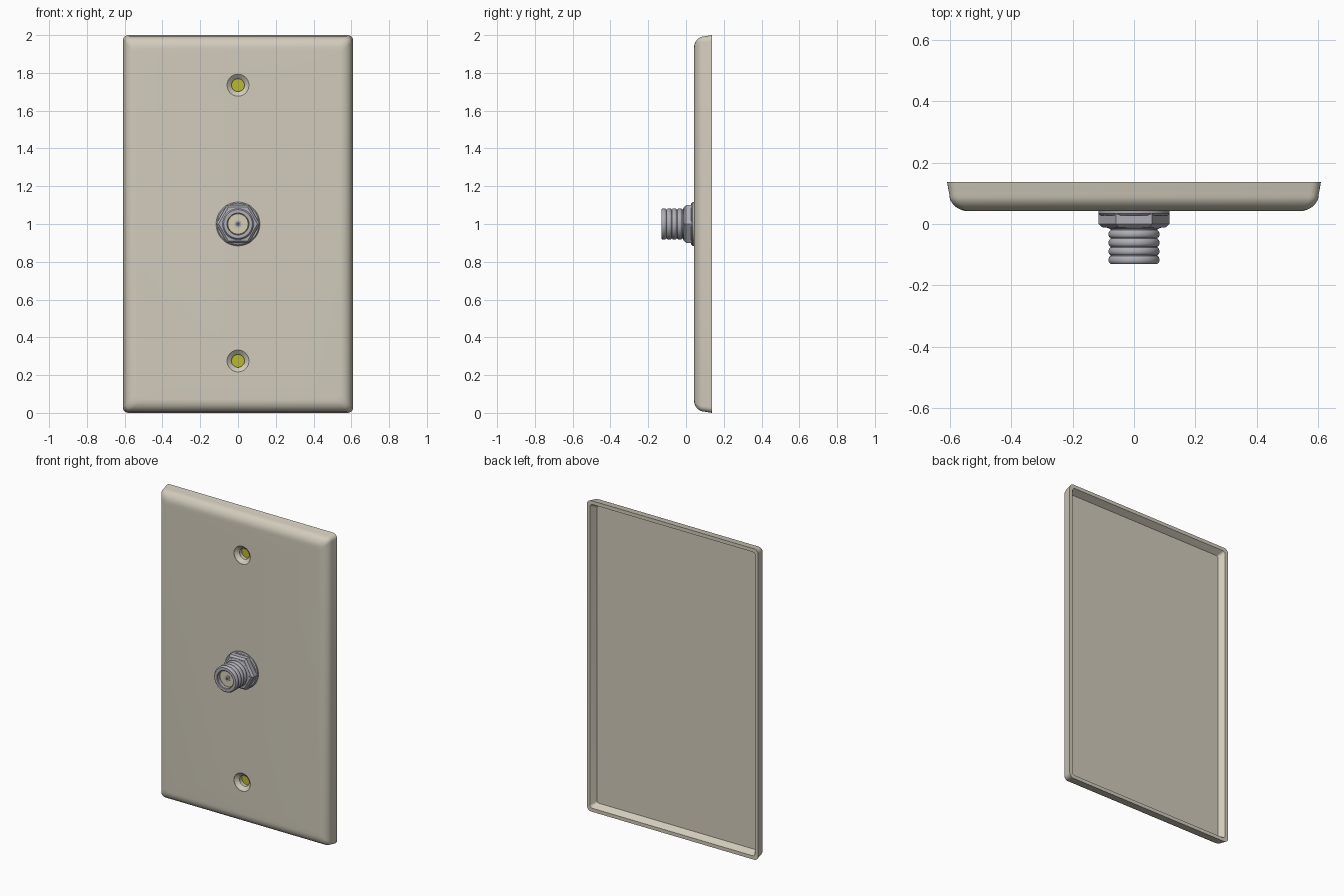
import bpy, bmesh, math
from mathutils import Vector

if "Cube" in bpy.data.objects:
    bpy.data.objects.remove(bpy.data.objects["Cube"])


def material(name, rgb):
    m = bpy.data.materials.new(name)
    m.diffuse_color = (*rgb, 1)
    m.use_nodes = True
    m.node_tree.nodes["Principled BSDF"].inputs["Base Color"].default_value = m.diffuse_color
    return m


BEIGE = material("beige_plastic", (0.64, 0.60, 0.50))
METAL = material("metal", (0.42, 0.42, 0.46))
CREAM = material("cream_insulator", (0.68, 0.63, 0.45))
YELLOW = material("yellow", (0.50, 0.48, 0.03))
DARK = material("dark_contact", (0.12, 0.11, 0.10))


def loft(name, rings, mat, angle=35):
    """Skin a list of equal-length rings and cap both ends."""
    bm = bmesh.new()
    loops = [[bm.verts.new(p) for p in ring] for ring in rings]
    n = len(loops[0])
    for a, b in zip(loops, loops[1:]):
        for i in range(n):
            j = (i + 1) % n
            bm.faces.new((a[i], a[j], b[j], b[i]))
    bm.faces.new(loops[0])
    bm.faces.new(loops[-1])
    bmesh.ops.recalc_face_normals(bm, faces=bm.faces)
    me = bpy.data.meshes.new(name)
    bm.to_mesh(me)
    bm.free()
    me.materials.append(mat)
    ob = bpy.data.objects.new(name, me)
    bpy.context.collection.objects.link(ob)
    smooth(ob, angle)
    return ob


def smooth(ob, angle=35):
    bpy.ops.object.select_all(action='DESELECT')
    ob.select_set(True)
    bpy.context.view_layer.objects.active = ob
    bpy.ops.object.shade_smooth_by_angle(angle=math.radians(angle))


def circle(r, y, z, n=48):
    return [Vector((r * math.cos(2 * math.pi * i / n), y,
                    z + r * math.sin(2 * math.pi * i / n))) for i in range(n)]


def turned(name, profile, z, mat, n=48, angle=35):
    return loft(name, [circle(r, y, z, n) for r, y in profile], mat, angle)


def rounded_rect(inset, y, corner, steps=5):
    hx, hz = 0.61 - inset - corner, 1.0 - inset - corner
    pts = []
    for q, (sx, sz) in enumerate(((1, 1), (-1, 1), (-1, -1), (1, -1))):
        for i in range(steps + 1):
            a = math.pi / 2 * (q + i / steps)
            pts.append(Vector((sx * hx + corner * math.cos(a), y,
                               1 + sz * hz + corner * math.sin(a))))
    return pts


def cut(ob, cutter):
    mod = ob.modifiers.new("hole", 'BOOLEAN')
    mod.object, mod.operation, mod.solver = cutter, 'DIFFERENCE', 'EXACT'
    cutter.hide_render = True
    bpy.context.view_layer.objects.active = ob
    bpy.ops.object.modifier_apply(modifier=mod.name)
    bpy.data.objects.remove(cutter, do_unlink=True)


# Wall plate: curved front edge, hollow back with drafted inner walls
plate_rings = [rounded_rect(0.023, 0.137, 0.018), rounded_rect(0, 0.137, 0.03),
               rounded_rect(0.004, 0.112, 0.03)]
for k in range(9):
    a = math.pi / 2 * k / 8
    plate_rings.append(rounded_rect(0.007 + 0.063 * (1 - math.cos(a)),
                                    0.097 - 0.055 * math.sin(a), 0.028))
plate_rings.insert(0, rounded_rect(0.045, 0.097, 0.012))
plate = loft("wall_plate", plate_rings, BEIGE)

# Countersunk screw holes with yellow bottoms
for label, z in (("lower", 0.275), ("upper", 1.735)):
    cut(plate, turned("hole_cutter", [(0.058, 0.03), (0.058, 0.044),
                                      (0.034, 0.064), (0.034, 0.091)], z, BEIGE))
    turned(label + "_hole_bottom", [(0.0345, 0.088), (0.0345, 0.092)], z, YELLOW)
smooth(plate)

# Round flange behind the nut
turned("nut_flange", [(0.116, 0.048), (0.116, 0.034), (0.110, 0.028), (0.09, 0.026)], 1.0, METAL)

# Hexagonal nut, flats at top and bottom, with chamfered front
turned("hex_nut", [(0.116, 0.035), (0.116, 0.0), (0.103, -0.011)], 1.0, METAL, n=6, angle=20)

# Threaded barrel with four ridges and an open socket
barrel = [(0.088, 0.0), (0.088, -0.012), (0.076, -0.017)]
for k in range(4):
    y = -0.020 - 0.028 * k
    barrel += [(0.076, y), (0.081, y - 0.004), (0.083, y - 0.010),
               (0.083, y - 0.017), (0.081, y - 0.022), (0.076, y - 0.026)]
barrel[-1] = (0.076, -0.131)
barrel += [(0.058, -0.131), (0.055, -0.128), (0.055, -0.098)]
turned("threaded_barrel", barrel, 1.0, METAL)

# Insulator disc with a raised contact collar and a dark pin hole
turned("insulator", [(0.0555, -0.09), (0.0555, -0.105), (0.053, -0.107)], 1.0, CREAM)
turned("contact_collar", [(0.019, -0.10), (0.019, -0.110), (0.010, -0.110),
                          (0.010, -0.108)], 1.0, METAL, n=24)
turned("pin_hole", [(0.010, -0.105), (0.010, -0.1085)], 1.0, DARK, n=24)
